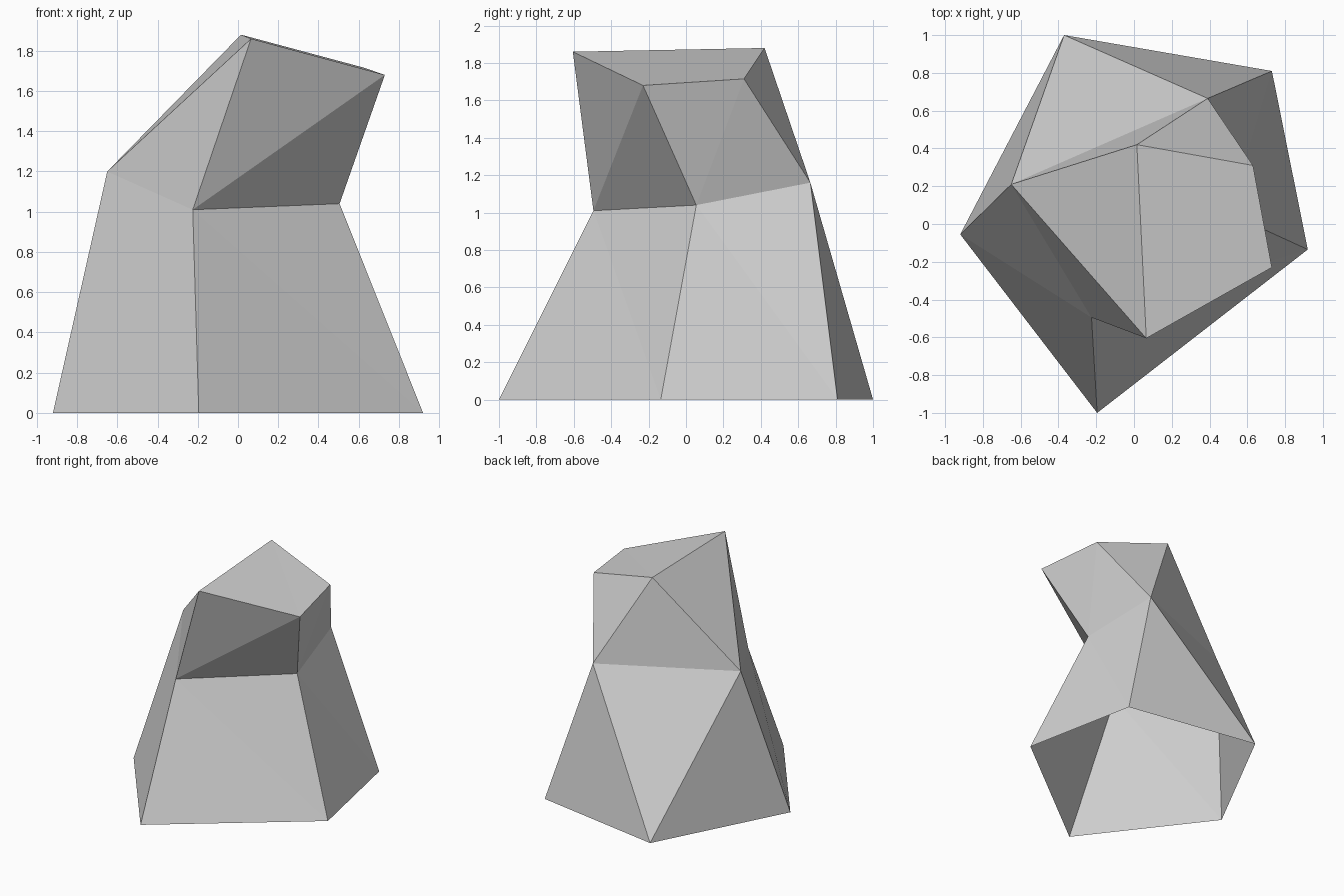
import bpy
import bmesh

default_cube = bpy.data.objects.get("Cube")
if default_cube:
    bpy.data.objects.remove(default_cube, do_unlink=True)


def make_material(name, color):
    material = bpy.data.materials.new(name)
    material.use_nodes = True
    material.diffuse_color = color
    shader = next(n for n in material.node_tree.nodes if n.type == "BSDF_PRINCIPLED")
    shader.inputs["Base Color"].default_value = color
    shader.inputs["Roughness"].default_value = 0.9
    return material


def build_faceted(name, corners, facets, material):
    """Flat-shaded shell; each facet is a word spelled in corner letters."""
    bm = bmesh.new()
    verts = {letter: bm.verts.new(co) for letter, co in corners.items()}
    for word in facets.split():
        bm.faces.new([verts[letter] for letter in word])
    bmesh.ops.recalc_face_normals(bm, faces=bm.faces)
    mesh = bpy.data.meshes.new(name)
    bm.to_mesh(mesh)
    bm.free()
    mesh.materials.append(material)
    rock = bpy.data.objects.new(name, mesh)
    bpy.context.collection.objects.link(rock)
    return rock


# Footprint on the ground, left open underneath
base = {
    "A": (-0.92, -0.055, 0), "B": (-0.195, -1, 0), "C": (0.92, -0.135, 0),
    "D": (0.73, 0.81, 0), "E": (-0.37, 1, 0),
}
# Narrow waist
waist = {
    "F": (-0.65, 0.21, 1.2), "G": (-0.225, -0.495, 1.01),
    "H": (0.505, 0.055, 1.04), "I": (0.39, 0.665, 1.16),
}
# Overhanging crown
crown = {
    "J": (0.065, -0.605, 1.86), "K": (0.73, -0.23, 1.68),
    "L": (0.63, 0.31, 1.715), "M": (0.015, 0.42, 1.88),
}

lower_sides = "ABG AGF BCG CHG CDH DIH DEI EFI EAF"
upper_sides = "FGJ GKJ GHK HLK HIL ILM IMF FMJ"
top = "JKM KLM"

stone = make_material("stone grey", (0.64, 0.64, 0.64, 1))
build_faceted("rock", {**base, **waist, **crown},
              " ".join((lower_sides, upper_sides, top)), stone)
